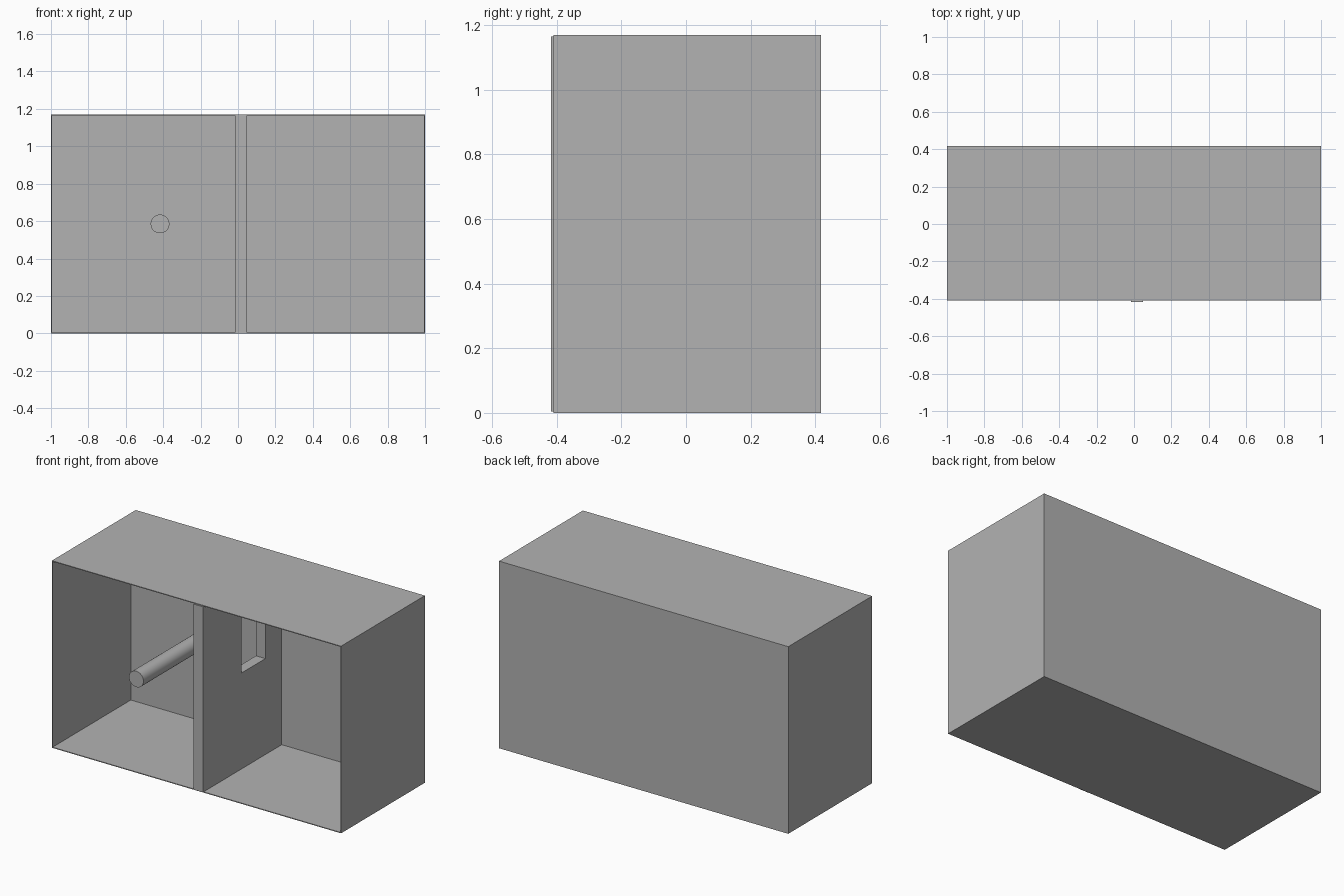
import bpy
import math
from mathutils import Vector

cube = bpy.data.objects.get("Cube")
if cube:
    bpy.data.objects.remove(cube, do_unlink=True)

grey = bpy.data.materials.new("light_grey")
grey.use_nodes = True
grey.diffuse_color = (0.448, 0.448, 0.448, 1)
grey.node_tree.nodes["Principled BSDF"].inputs["Base Color"].default_value = grey.diffuse_color


def box(name, low, high):
    """Axis-aligned block between two opposite corners."""
    low, high = Vector(low), Vector(high)
    bpy.ops.mesh.primitive_cube_add(size=1, location=(low + high) / 2)
    obj = bpy.context.object
    obj.name = name
    obj.scale = high - low
    bpy.ops.object.transform_apply(location=False, rotation=False, scale=True)
    obj.data.materials.append(grey)
    return obj


def cut(target, cutter):
    """Subtract a hidden helper from the target."""
    mod = target.modifiers.new("opening", "BOOLEAN")
    mod.operation = "DIFFERENCE"
    mod.solver = "EXACT"
    mod.object = cutter
    cutter.hide_render = True
    cutter.hide_set(True)


WALL, HEIGHT = 0.005, 1.17
FRONT, BACK, BACK_INNER = -0.41, 0.418, 0.362

# Open-fronted case with thin walls and a thick back
case = box("case", (-1, FRONT, 0), (1, BACK, HEIGHT))
hollow = box("case_hollow_cutter", (-1 + WALL, FRONT - 0.1, WALL),
             (1 - WALL, BACK_INNER, HEIGHT - WALL))
cut(case, hollow)

# Upright divider, slightly proud of the case, with a tall opening
divider = box("divider", (-0.016, -0.418, WALL), (0.049, BACK_INNER, HEIGHT - WALL))
window = box("divider_opening_cutter", (-0.1, -0.033, 0.605), (0.15, 0.2, 1.07))
cut(divider, window)

# Round rod from the back panel to the front plane
bpy.ops.mesh.primitive_cylinder_add(
    vertices=48, radius=0.05, depth=BACK_INNER - FRONT,
    location=(-0.417, (BACK_INNER + FRONT) / 2, HEIGHT / 2),
    rotation=(math.pi / 2, 0, 0))
rod = bpy.context.object
rod.name = "hanging_rod"
rod.data.materials.append(grey)
bpy.ops.object.shade_smooth_by_angle(angle=math.radians(30))
